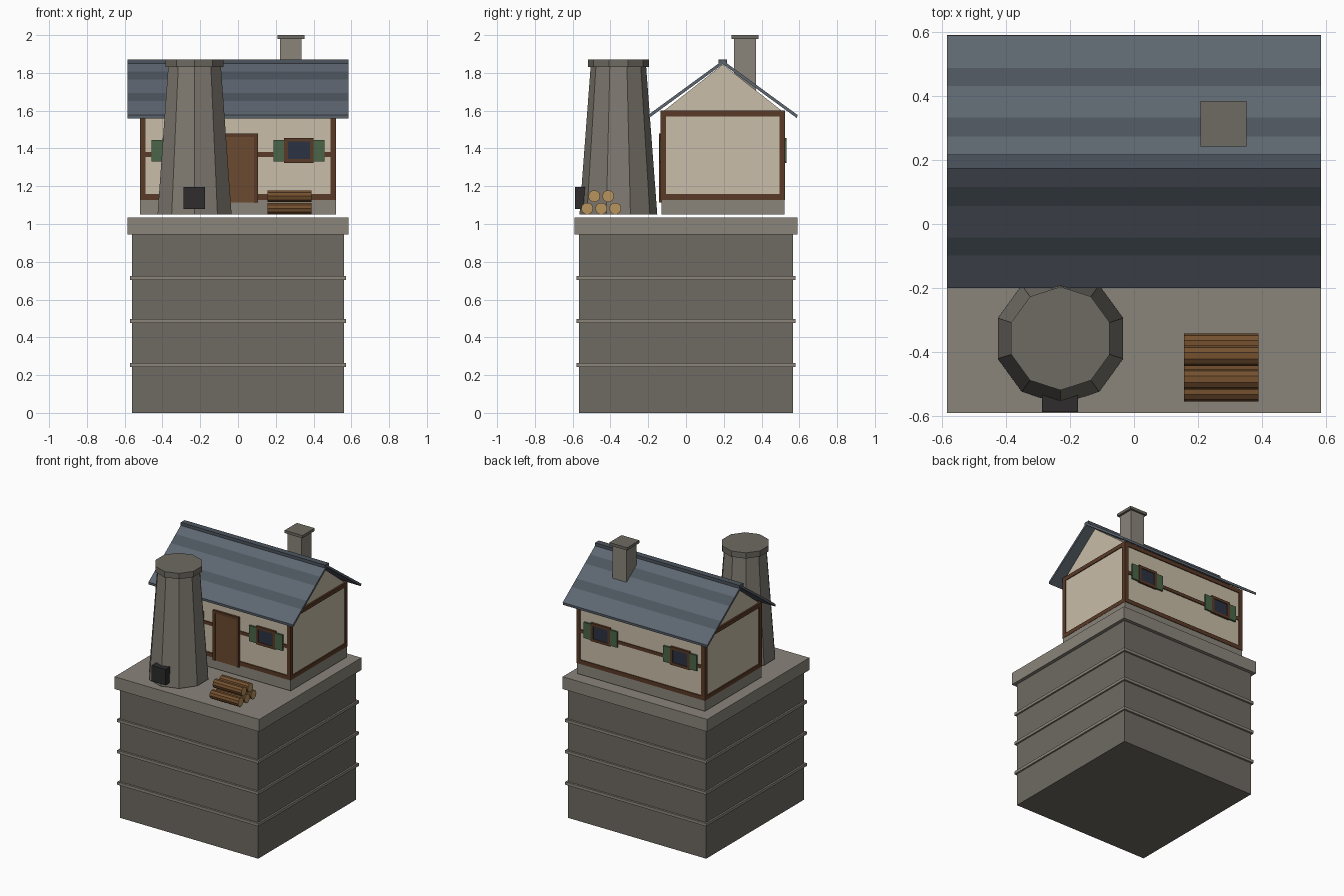
import bpy, bmesh
from math import pi
from mathutils import Matrix

if "Cube" in bpy.data.objects:
    bpy.data.objects.remove(bpy.data.objects["Cube"])


def material(name, hex_code):
    rgb = [int(hex_code[i:i + 2], 16) / 255 for i in (0, 2, 4)]
    m = bpy.data.materials.new(name)
    m.diffuse_color = [c / 12.92 if c < 0.04 else ((c + 0.055) / 1.055) ** 2.4 for c in rgb] + [1]
    m.use_nodes = True
    m.node_tree.nodes["Principled BSDF"].inputs["Base Color"].default_value = m.diffuse_color
    return m


STONE = material("stone", "6e6a62")
LIGHT = material("light_stone", "8a857b")
TOWER = material("tower_stone", "7f7a71")
PLASTER = material("plaster", "c8bda8")
TIMBER = material("timber", "5a3a26")
DOOR = material("door_wood", "6b4a30")
GLASS = material("glass", "2b3242")
GREEN = material("shutter_green", "4a6548")
SLATE = material("slate", "5d6670")
SLATE_DARK = material("dark_slate", "4c555e")
IRON = material("iron", "2e2c2c")
BARK = material("bark", "75512f")
CUT = material("cut_wood", "b8935f")


def finish(name, bm, *mats):
    bmesh.ops.recalc_face_normals(bm, faces=bm.faces)
    me = bpy.data.meshes.new(name)
    bm.to_mesh(me)
    bm.free()
    for m in mats:
        me.materials.append(m)
    ob = bpy.data.objects.new(name, me)
    bpy.context.collection.objects.link(ob)
    return ob


def box(name, mat, x0, x1, y0, y1, z0, z1):
    bm = bmesh.new()
    bmesh.ops.create_cube(bm, size=1)
    for v in bm.verts:
        v.co = ((x0 + x1) / 2 + v.co.x * (x1 - x0),
                (y0 + y1) / 2 + v.co.y * (y1 - y0),
                (z0 + z1) / 2 + v.co.z * (z1 - z0))
    return finish(name, bm, mat)


def prism(name, profile, x, mats, dark=()):
    """Extrude a (y, z) outline from -x to x; listed side faces use the second material."""
    bm = bmesh.new()
    a = [bm.verts.new((-x, y, z)) for y, z in profile]
    b = [bm.verts.new((x, y, z)) for y, z in profile]
    bm.faces.new(a)
    bm.faces.new(b[::-1])
    n = len(profile)
    for i in range(n):
        j = (i + 1) % n
        f = bm.faces.new((a[i], b[i], b[j], a[j]))
        f.material_index = 1 if i in dark else 0
    return finish(name, bm, *mats)


def cone(name, mat, x, y, z0, z1, r0, r1, sides):
    bm = bmesh.new()
    bmesh.ops.create_cone(bm, cap_ends=True, segments=sides, radius1=r0, radius2=r1, depth=z1 - z0)
    # one corner points along y
    bmesh.ops.transform(bm, verts=bm.verts, matrix=Matrix.Translation((x, y, (z0 + z1) / 2)))
    return finish(name, bm, mat)


# Plinth with bands and cap
box("plinth", STONE, -0.56, 0.56, -0.566, 0.566, 0, 0.945)
for i, z in enumerate((0.244, 0.475, 0.703)):
    box(f"plinth_band_{i}", LIGHT, -0.572, 0.572, -0.58, 0.58, z, z + 0.021)
box("plinth_cap", LIGHT, -0.585, 0.585, -0.591, 0.591, 0.945, 1.035)

# House body
CY, HX, HY = 0.195, 0.514, 0.323
box("house_footing", LIGHT, -0.518, 0.518, CY - 0.326, CY + 0.326, 1.05, 1.135)
box("house_walls", PLASTER, -HX, HX, CY - HY, CY + HY, 1.13, 1.598)
prism("gable", [(CY - 0.315, 1.597), (CY + 0.315, 1.597), (CY, 1.845)], 0.508, [PLASTER])

# Timber frame: corner posts, sills, top plates, mid rails
ox, oy, t = 0.52, 0.33, 0.03
for sx in (-1, 1):
    xs = sorted((sx * ox, sx * (ox - t)))
    for sy in (-1, 1):
        ys = sorted((CY + sy * oy, CY + sy * (oy - t)))
        box("corner_post", TIMBER, *xs, *ys, 1.128, 1.6)
    for z in (1.128, 1.57):
        box("side_beam", TIMBER, *xs, CY - oy + t, CY + oy - t, z, z + t)
for sy in (-1, 1):
    ys = sorted((CY + sy * oy, CY + sy * (oy - t)))
    for z, h in ((1.128, t), (1.57, t), (1.356, 0.024)):
        box("long_beam", TIMBER, -ox + t, ox - t, *ys, z, z + h)

# Door
fy = CY - oy
box("door", DOOR, -0.088, 0.088, fy - 0.003, fy + 0.02, 1.114, 1.462)
for s in (-1, 1):
    box("door_jamb", TIMBER, *sorted((s * 0.086, s * 0.106)), fy - 0.008, fy + 0.02, 1.114, 1.462)
box("door_lintel", TIMBER, -0.106, 0.106, fy - 0.008, fy + 0.02, 1.46, 1.48)

# Windows with shutters, front and back
for sy in (-1, 1):
    w = CY + sy * oy

    def depth(out):
        return sorted((w + sy * out, w - sy * 0.02))

    for cx in (-0.322, 0.322):
        box("window_glass", GLASS, cx - 0.06, cx + 0.06, *depth(0.003), 1.34, 1.44)
        for s in (-1, 1):
            box("window_jamb", TIMBER, *sorted((cx + s * 0.058, cx + s * 0.078)), *depth(0.008), 1.324, 1.456)
            box("shutter", GREEN, *sorted((cx + s * 0.078, cx + s * 0.135)), *depth(0.006), 1.33, 1.445)
        for z in (1.324, 1.437):
            box("window_rail", TIMBER, cx - 0.058, cx + 0.058, *depth(0.008), z, z + 0.019)

# Roof slopes with alternating slate courses
steps = (0, 0.079, 0.138, 0.237, 0.293, 0.395)
for s in (-1, 1):
    top = [(CY + s * d, 1.866 - 0.73 * d) for d in steps]
    low = [(CY + s * (d - 0.002), 1.848 - 0.73 * d) for d in (0.395, 0.002)]
    prism("roof_slope", top + low, 0.585, [SLATE, SLATE_DARK], dark=(1, 3))
box("roof_ridge", SLATE_DARK, -0.585, 0.585, CY - 0.022, CY + 0.022, 1.848, 1.872)

# Chimney
box("chimney", LIGHT, 0.222, 0.336, 0.254, 0.37, 1.66, 1.984)
box("chimney_cap", STONE, 0.208, 0.352, 0.242, 0.384, 1.98, 2.0)

# Ten-sided kiln tower with iron hatch
cone("tower", TOWER, -0.23, -0.358, 1.05, 1.832, 0.206, 0.147, 10)
cone("tower_cap", STONE, -0.23, -0.358, 1.83, 1.872, 0.162, 0.162, 10)
box("tower_hatch", IRON, -0.288, -0.175, -0.588, -0.5, 1.08, 1.196)

# Stacked logs
for i, (y, z) in enumerate(((-0.523, 1.082), (-0.449, 1.082), (-0.375, 1.082),
                            (-0.486, 1.147), (-0.412, 1.147))):
    bm = bmesh.new()
    bmesh.ops.create_cone(bm, cap_ends=True, segments=10, radius1=0.032, radius2=0.032, depth=0.232)
    for f in bm.faces:
        f.material_index = 1 if len(f.verts) > 4 else 0
    bmesh.ops.transform(bm, verts=bm.verts,
                        matrix=Matrix.Translation((0.273, y, z)) @ Matrix.Rotation(pi / 2, 4, 'Y'))
    finish(f"log_{i}", bm, BARK, CUT)
